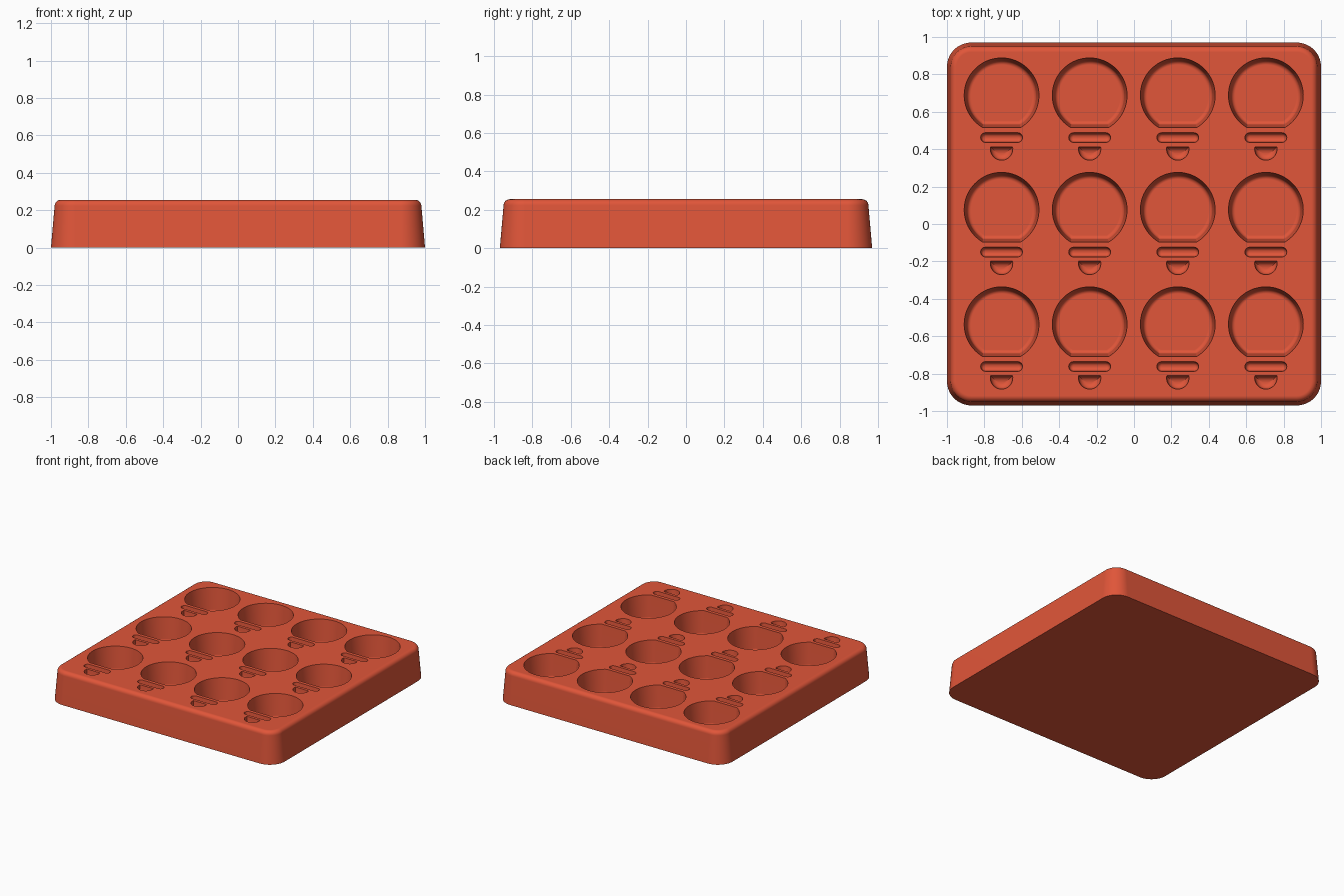
import bpy, bmesh
from math import sin, cos, tan, pi, acos, radians

cube = bpy.data.objects.get("Cube")
if cube:
    bpy.data.objects.remove(cube, do_unlink=True)

HEIGHT = 0.255
DRAFT = tan(radians(5))

terracotta = bpy.data.materials.new("terracotta")
terracotta.use_nodes = True
colour = (0.75, 0.092, 0.041, 1)
terracotta.diffuse_color = colour
bsdf = terracotta.node_tree.nodes["Principled BSDF"]
bsdf.inputs["Base Color"].default_value = colour
bsdf.inputs["Roughness"].default_value = 0.6


def arc(cx, cy, r, start, end, steps):
    return [(cx + r * cos(start + (end - start) * i / steps),
             cy + r * sin(start + (end - start) * i / steps)) for i in range(steps + 1)]


def rounded_rectangle(hx, hy, r, inset, steps):
    pts = []
    for k, (sx, sy) in enumerate([(1, 1), (-1, 1), (-1, -1), (1, -1)]):
        pts += arc(sx * (hx - r), sy * (hy - r), r - inset, k * pi / 2, (k + 1) * pi / 2, steps)
    return pts


def cut_circle(cy, r, chord, side, inset, steps):
    """Circle with a flat side; side is 1 for a flat top and -1 for a flat bottom."""
    a = acos((chord - inset) / (r - inset))
    mid = side * pi / 2
    return arc(0, cy, r - inset, mid + a, mid + 2 * pi - a, steps)


def loft(bm, outlines, ox=0, oy=0):
    """Skin a stack of (outline, z) loops from bottom to top and cap both ends."""
    rings = [[bm.verts.new((x + ox, y + oy, z)) for x, y in pts] for pts, z in outlines]
    for low, high in zip(rings, rings[1:]):
        n = len(low)
        for i in range(n):
            j = (i + 1) % n
            bm.faces.new((low[i], low[j], high[j], high[i]))
    bm.faces.new(list(reversed(rings[0])))
    bm.faces.new(rings[-1])


def make_object(name, bm):
    mesh = bpy.data.meshes.new(name)
    bm.to_mesh(mesh)
    bm.free()
    mesh.materials.append(terracotta)
    obj = bpy.data.objects.new(name, mesh)
    bpy.context.collection.objects.link(obj)
    return obj


def pocket_profile(depth, fillet, steps=5):
    """(inset, z) pairs from the filleted floor up to just above the rim."""
    floor = HEIGHT - depth
    wall = DRAFT * (depth - fillet)
    pairs = []
    for i in range(steps + 1):
        a = pi / 2 * i / steps
        pairs.append((wall + fillet * (1 - sin(a)), floor + fillet * (1 - cos(a))))
    return pairs + [(-0.02 * DRAFT, HEIGHT + 0.02)]


# Tray block with drafted sides and a rounded top edge
EDGE = 0.032
profile = [(0, 0)]
for i in range(7):
    a = pi / 2 * i / 6
    profile.append((DRAFT * (HEIGHT - EDGE) + EDGE * (1 - cos(a)), HEIGHT - EDGE + EDGE * sin(a)))
bm = bmesh.new()
loft(bm, [(rounded_rectangle(1, 0.97, 0.13, inset, 12), z) for inset, z in profile])
tray = make_object("tray", bm)

# Bulb-shaped pockets: round bowl, neck slot and half-moon tip
bowl = [(cut_circle(0, 0.2, 0.172, -1, i, 64), z) for i, z in pocket_profile(0.19, 0.022)]
slot = [(rounded_rectangle(0.112, 0.026, 0.0255, i, 6), z) for i, z in pocket_profile(0.06, 0.02)]
tip = [(cut_circle(-0.287, 0.06, 0.012, 1, i, 24), z) for i, z in pocket_profile(0.06, 0.03)]
# The tip's flat side stays nearly upright while its round side curves in
bm = bmesh.new()
for col in range(4):
    for row in range(3):
        x, y = -0.708 + 0.471 * col, 0.688 - 0.612 * row
        loft(bm, bowl, x, y)
        loft(bm, slot, x, y - 0.226)
        loft(bm, tip, x, y)
cutter = make_object("pocket_cutter", bm)
cutter.hide_render = True

cut = tray.modifiers.new("Pockets", "BOOLEAN")
cut.operation = "DIFFERENCE"
cut.solver = "EXACT"
cut.object = cutter
bpy.ops.object.select_all(action="DESELECT")
bpy.context.view_layer.objects.active = tray
tray.select_set(True)
bpy.ops.object.modifier_apply(modifier=cut.name)
bpy.data.objects.remove(cutter, do_unlink=True)

# Smooth curves, crisp rims and flat large faces
bpy.ops.object.shade_smooth_by_angle(angle=radians(32))
weighted = tray.modifiers.new("Weighted Normals", "WEIGHTED_NORMAL")
weighted.keep_sharp = True
